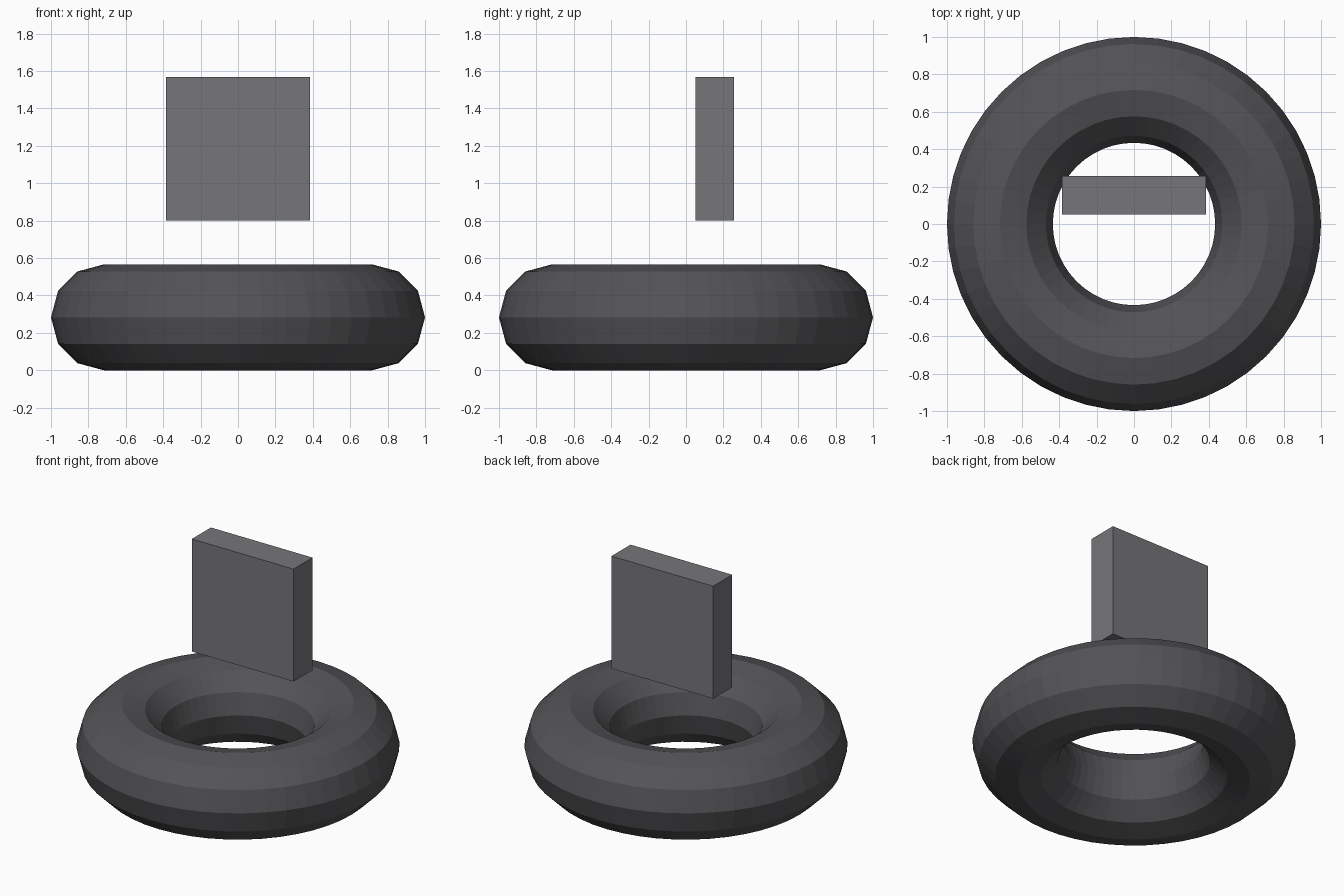
import bpy

if "Cube" in bpy.data.objects:
    bpy.data.objects.remove(bpy.data.objects["Cube"])

MAJOR, MINOR = 0.717, 0.283


def paint(obj, name, color):
    mat = bpy.data.materials.new(name)
    mat.diffuse_color = (*color, 1)
    mat.use_nodes = True
    mat.node_tree.nodes["Principled BSDF"].inputs["Base Color"].default_value = mat.diffuse_color
    obj.data.materials.append(mat)


# Flat-shaded ring resting on the floor
bpy.ops.mesh.primitive_torus_add(
    major_radius=MAJOR, minor_radius=MINOR,
    major_segments=48, minor_segments=12,
    location=(0, 0, MINOR))
ring = bpy.context.object
ring.name = "ring"
bpy.ops.object.shade_flat()
paint(ring, "dark_rubber", (0.088, 0.088, 0.095))

# Upright slab floating above the ring, set slightly towards the back
bpy.ops.mesh.primitive_cube_add(size=1, location=(0, 0.153, 1.184))
slab = bpy.context.object
slab.name = "slab"
slab.scale = (0.768, 0.205, 0.768)
bpy.ops.object.transform_apply(location=False, rotation=False, scale=True)
paint(slab, "dark_grey", (0.18, 0.18, 0.195))
